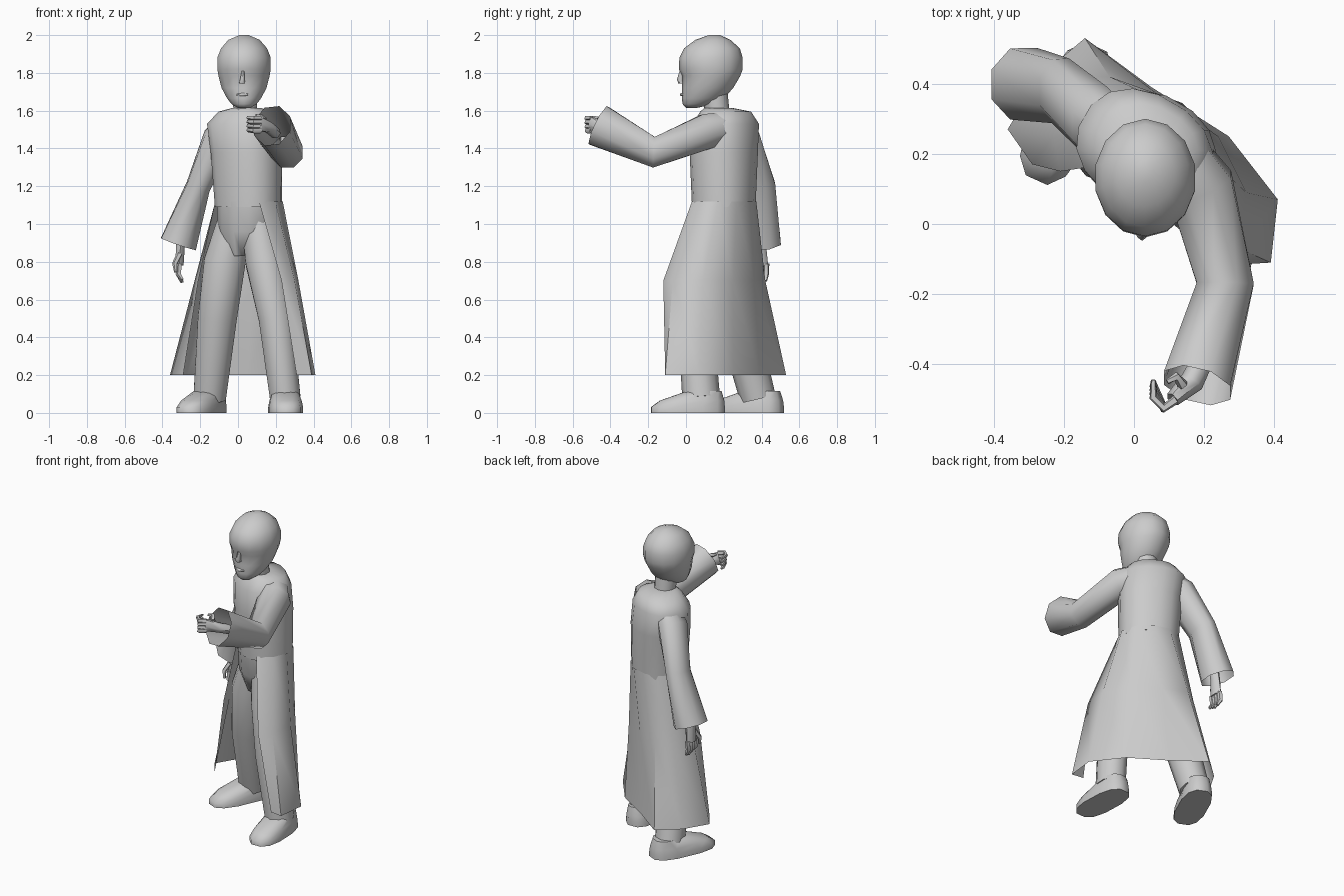
import bpy, bmesh, math
from mathutils import Vector as V

if "Cube" in bpy.data.objects:
    bpy.data.objects.remove(bpy.data.objects["Cube"])

YAW = math.radians(-30)                       # body is turned, left shoulder forward
SIDE = V((math.cos(YAW), math.sin(YAW), 0))   # toward the left arm
BACK = V((-math.sin(YAW), math.cos(YAW), 0))


def loft(name, rings, closed=True, cap0=True, cap1=True, angle=60):
    bm = bmesh.new()
    vs = [[bm.verts.new(p) for p in r] for r in rings]
    n = len(rings[0])
    for a, b in zip(vs, vs[1:]):
        for i in range(n if closed else n - 1):
            j = (i + 1) % n
            bm.faces.new((a[i], a[j], b[j], b[i]))
    if closed and cap0:
        bm.faces.new(vs[0])
    if closed and cap1:
        bm.faces.new(vs[-1])
    bmesh.ops.recalc_face_normals(bm, faces=bm.faces)
    me = bpy.data.meshes.new(name)
    bm.to_mesh(me)
    bm.free()
    ob = bpy.data.objects.new(name, me)
    bpy.context.collection.objects.link(ob)
    bpy.ops.object.select_all(action='DESELECT')
    ob.select_set(True)
    bpy.context.view_layer.objects.active = ob
    bpy.ops.object.shade_smooth_by_angle(angle=math.radians(angle))
    return ob


def spow(x, e):
    return math.copysign(abs(x) ** e, x)


def oval(c, a, b, angles, u=SIDE, v=BACK, e=1.0):
    return [V(c) + u * a * spow(math.cos(math.radians(t)), e)
            + v * b * spow(math.sin(math.radians(t)), e) for t in angles]


def full(n, start=0):
    return [start + 360 * i / n for i in range(n)]


def tube(name, path, radii, n=8, ref=(1, 0, 0), cap1=True):
    path = [V(p) for p in path]
    rings = []
    for i, p in enumerate(path):
        d = (path[min(i + 1, len(path) - 1)] - path[max(i - 1, 0)]).normalized()
        v = d.cross(V(ref)).normalized()
        u = v.cross(d)
        a, b = radii[i] if isinstance(radii[i], tuple) else (radii[i], radii[i])
        rings.append(oval(p, a, b, full(n, 180 / n), u, v))
    return loft(name, rings, cap1=cap1)


# Torso of the coat
torso = [((.055, .2, 1.09), .178, .158), ((.045, .2, 1.38), .19, .17),
         ((.03, .21, 1.53), .2, .16), ((.04, .21, 1.595), .145, .125),
         ((.045, .17, 1.615), .07, .07)]
loft("coat_body", [oval(c, a, b, full(16, 11), e=.9) for c, a, b in torso])

# Open coat skirt
mid = [(.23, -.12), (.3, -.07), (.32, .09), (.24, .25), (.08, .36),
       (-.07, .42), (-.16, .36), (-.23, .25), (-.21, .15)]
hem = [(.31, -.1), (.39, -.11), (.41, .07), (.27, .25), (.05, .39),
       (-.14, .53), (-.27, .42), (-.36, .27), (-.29, .17)]
waist = oval((.055, .2, 1.12), .187, .167, [-45 + 33.75 * i for i in range(9)])
loft("coat_skirt", [waist, [V((x, y, .7)) for x, y in mid],
                    [V((x, y, .2)) for x, y in hem]], closed=False)

# Hips and trouser legs
hips = [((.05, .19, 1.12), .165, .15), ((.045, .19, .96), .165, .135),
        ((.03, .19, .83), .06, .08)]
loft("hips", [oval(c, a, b, full(12)) for c, a, b in hips])
tube("left_leg", [(.1, .15, 1.04), (.14, .11, .8), (.2, .05, .5), (.25, .08, .08)],
     [.09, .105, .095, (.085, .1)], n=10)
tube("right_leg", [(-.015, .23, 1.04), (-.07, .23, .8), (-.11, .27, .5), (-.15, .38, .08)],
     [.09, .115, .108, (.09, .095)], n=10)


# Shoes: height, heel inset, toe fraction, width
def shoe(name, heel, toe, width):
    heel, toe = V((*heel, 0)), V((*toe, 0))
    f = toe - heel
    s = V((-f.y, f.x, 0)).normalized()
    rings = []
    for z, h, t, w in [(0, 0, 1, 1), (.03, 0, 1, 1), (.065, .01, .88, .92), (.115, .05, .52, .75)]:
        c = heel + f * (h + t) / 2 + V((0, 0, z))
        rings.append(oval(c, f.length * (t - h) / 2, width / 2 * w, full(12, 15),
                          f.normalized(), s, .75))
    loft(name, rings)


shoe("left_shoe", (.245, .21), (.26, -.19), .185)
shoe("right_shoe", (-.105, .51), (-.28, .12), .185)

# Wide sleeves, open at the cuffs
tube("left_sleeve", [(.1, .24, 1.52), (.19, .11, 1.49), (.26, -.17, 1.38), (.18, -.46, 1.52)],
     [.08, .1, .088, (.105, .12)], cap1=False)
tube("right_sleeve", [(-.04, .26, 1.53), (-.105, .29, 1.45), (-.21, .38, 1.2), (-.315, .4, .895)],
     [.07, (.085, .11), (.068, .1), (.105, .11)], cap1=False)

# Right hand hanging, left hand reaching forward
tube("right_palm", [(-.29, .39, .98), (-.305, .39, .88), (-.31, .39, .78)],
     [.03, (.027, .035), (.025, .045)], n=6)
for i in range(4):
    y = .425 - .024 * i
    tube("right_finger", [(-.31, y, .79), (-.315, y, .735), (-.295, y - .005, .69 + .008 * abs(i - 1))],
         [.017, .015, .009], n=5)
tube("right_thumb", [(-.31, .36, .84), (-.335, .335, .79), (-.33, .33, .745)],
     [.016, .014, .008], n=5)

tube("left_palm", [(.2, -.38, 1.48), (.165, -.45, 1.51), (.11, -.5, 1.53)],
     [.03, (.03, .035), (.042, .022)], n=6, ref=(0, 0, 1))
for i in range(4):
    z = 1.56 - .022 * i
    tube("left_finger", [(.12, -.5, z), (.085, -.525, z), (.055, -.495 + .012 * i, z + .003),
                         (.055, -.445, z)],
         [.014, .014, .012, .007], n=5, ref=(0, 0, 1))
tube("left_thumb", [(.14, -.46, 1.55), (.12, -.435, 1.57), (.095, -.45, 1.575)],
     [.016, .014, .008], n=5, ref=(0, 0, 1))

# Neck
tube("neck", [(.04, .17, 1.56), (.035, .15, 1.7)], [.063, .07], n=10)

# Head: height, front y, back y, half width
head = []
for z, f, b, w in [(1.615, .0, .06, .035), (1.635, -.018, .15, .068), (1.665, -.022, .2, .092),
                   (1.72, -.02, .25, .122), (1.785, -.02, .288, .139), (1.82, -.038, .3, .145),
                   (1.88, -.035, .3, .145), (1.93, -.01, .285, .125), (1.975, .05, .235, .085),
                   (2.0, .12, .18, .025)]:
    head.append(oval((.032, (f + b) / 2, z), w, (b - f) / 2, full(14, 90),
                     V((1, 0, 0)), V((0, 1, 0))))
loft("head", head)

# Nose and lips
tube("nose", [(.028, -.025, 1.81), (.023, -.03, 1.765), (.022, -.026, 1.745)],
     [.009, (.014, .018), (.018, .014)], n=6)
tube("lips", [(-.008, -.01, 1.685), (.026, -.023, 1.685), (.06, -.01, 1.685)],
     [.004, .01, .004], n=6, ref=(0, 0, 1))
